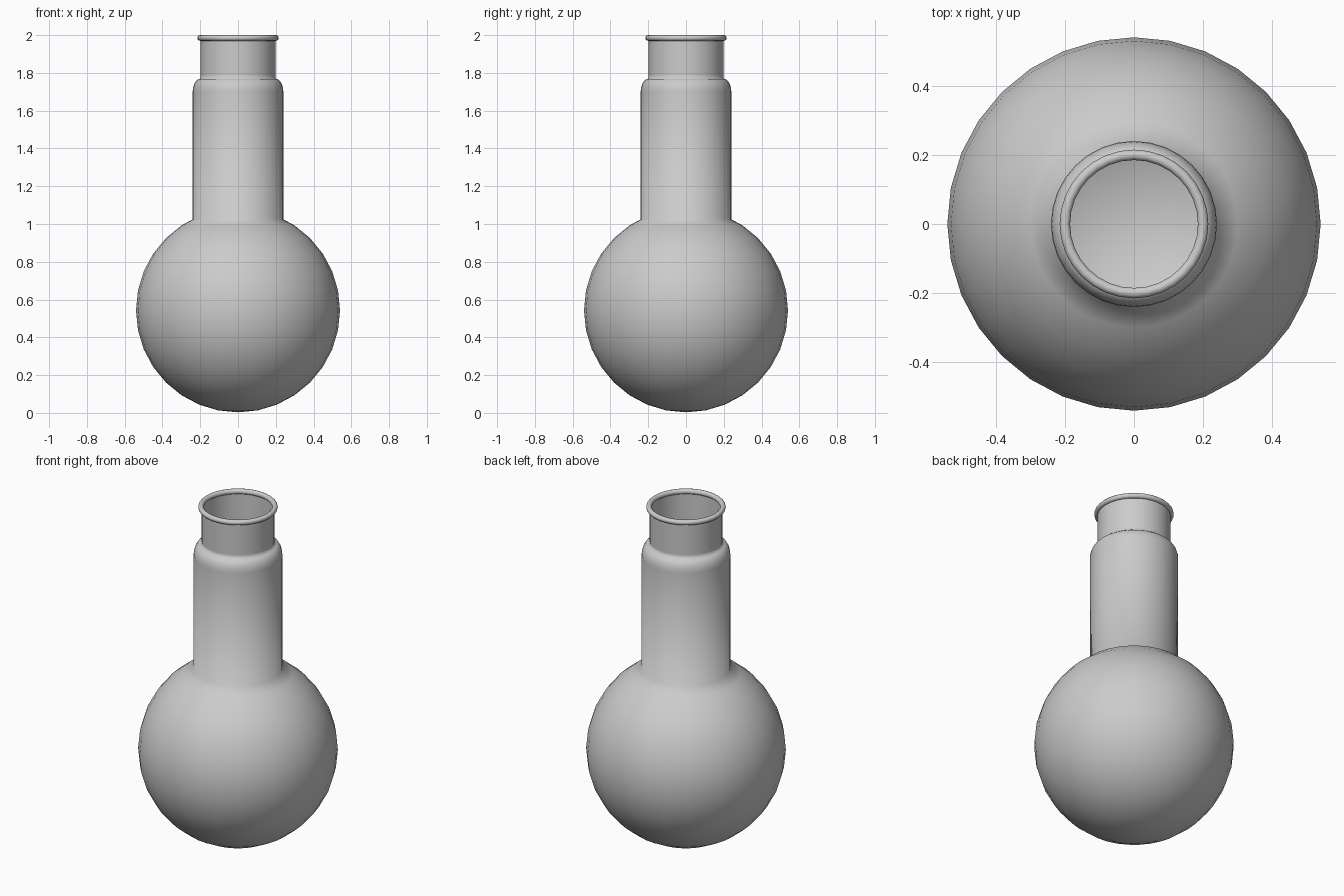
import bpy, bmesh
from math import sin, cos, pi, radians

if "Cube" in bpy.data.objects:
    bpy.data.objects.remove(bpy.data.objects["Cube"])

SEG = 32


def finish(bm, name):
    mesh = bpy.data.meshes.new(name)
    bmesh.ops.remove_doubles(bm, verts=bm.verts, dist=1e-5)
    bmesh.ops.recalc_face_normals(bm, faces=bm.faces)
    bm.to_mesh(mesh)
    bm.free()
    for p in mesh.polygons:
        p.use_smooth = True
    obj = bpy.data.objects.new(name, mesh)
    bpy.context.collection.objects.link(obj)
    return obj


def lathe(name, profile):
    """Spin an (r, z) profile around the z axis."""
    bm = bmesh.new()
    verts = [bm.verts.new((r, 0, z)) for r, z in profile]
    edges = [bm.edges.new(pair) for pair in zip(verts, verts[1:])]
    bmesh.ops.spin(bm, geom=verts + edges, cent=(0, 0, 0), axis=(0, 0, 1),
                   angle=2 * pi, steps=SEG, use_merge=True)
    return finish(bm, name)


# Round bulb, open at the top where the neck begins
R = 0.54
profile = []
for i in range(14):
    a = radians(-90 + 11.25 * i)
    profile.append((max(R * cos(a), 0), R + 0.003 + R * sin(a)))
profile.append((0.24, 1.025))

# Straight neck with a rounded shoulder
profile.append((0.24, 1.70))
for i in range(1, 6):
    a = radians(18 * i)
    profile.append((0.198 + 0.042 * cos(a), 1.70 + 0.07 * sin(a)))

# Narrow mouth collar
profile += [(0.198, 1.79), (0.198, 1.985)]
lathe("flask_body", profile)

# Rolled lip
lip = [(0.2 + 0.015 * cos(2 * pi * i / 12), 1.985 + 0.015 * sin(2 * pi * i / 12))
       for i in range(13)]
lathe("rolled_lip", lip)
